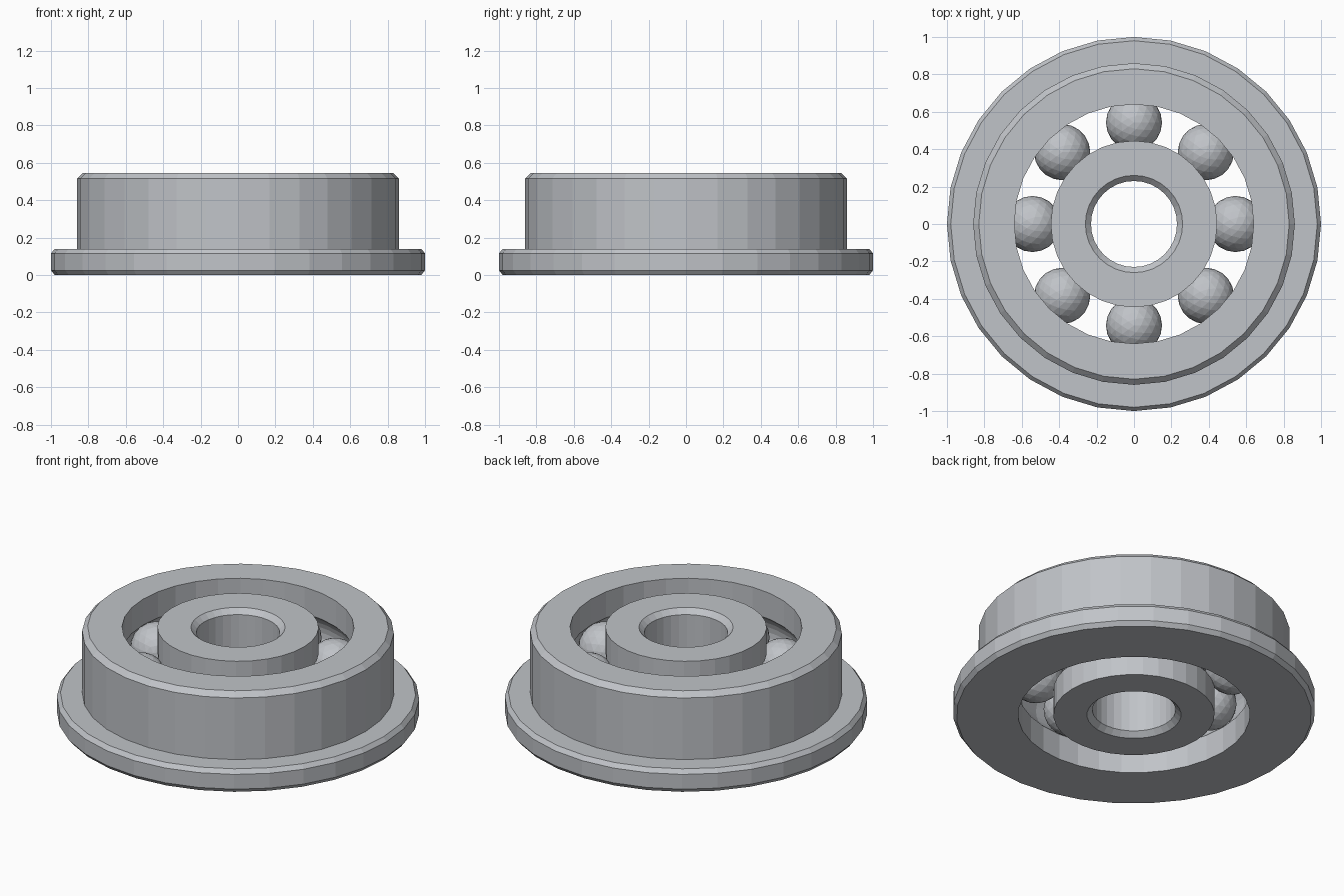
import bpy, bmesh
from math import sin, cos, pi, asin

if "Cube" in bpy.data.objects:
    bpy.data.objects.remove(bpy.data.objects["Cube"])

SEGMENTS = 32
HEIGHT = 0.545
MID = HEIGHT / 2
PITCH = 0.543        # radius of the circle of ball centres
BALL = 0.15
BALL_COUNT = 8

steel = bpy.data.materials.new("brushed_steel")
steel.use_nodes = True
colour = (0.53, 0.55, 0.58, 1)
steel.diffuse_color = colour
steel.node_tree.nodes["Principled BSDF"].inputs["Base Color"].default_value = colour


def finish(name, bm):
    mesh = bpy.data.meshes.new(name)
    bm.to_mesh(mesh)
    bm.free()
    mesh.materials.append(steel)
    obj = bpy.data.objects.new(name, mesh)
    bpy.context.collection.objects.link(obj)
    return obj


def lathe(name, profile):
    """Spin a closed (radius, height) profile around z."""
    bm = bmesh.new()
    rings = []
    for i in range(SEGMENTS):
        a = 2 * pi * i / SEGMENTS
        rings.append([bm.verts.new((r * cos(a), r * sin(a), z)) for r, z in profile])
    n = len(profile)
    for i, ring in enumerate(rings):
        after = rings[(i + 1) % SEGMENTS]
        for j in range(n):
            k = (j + 1) % n
            bm.faces.new((ring[j], after[j], after[k], ring[k]))
    bmesh.ops.recalc_face_normals(bm, faces=bm.faces)
    return finish(name, bm)


def groove(edge, side, steps=8):
    """Arc of the ball track, from bottom to top, cut into a wall at radius edge."""
    half = asin(min(1, (BALL**2 - (edge - PITCH)**2) ** 0.5 / BALL))
    angles = [half * (2 * i / steps - 1) for i in range(steps + 1)]
    return [(PITCH + side * BALL * cos(a), MID + BALL * sin(a)) for a in angles]


# Outer race with flange at the foot
lathe("outer_race", [
    (0.64, 0), (0.98, 0), (1, 0.025), (1, 0.115), (0.98, 0.14), (0.86, 0.14),
    (0.86, 0.515), (0.83, HEIGHT), (0.64, HEIGHT),
    *reversed(groove(0.64, 1))])

# Inner race with chamfered bore
lathe("inner_race", [
    (0.445, 0), *groove(0.445, -1), (0.445, HEIGHT),
    (0.26, HEIGHT), (0.23, HEIGHT - 0.03), (0.23, 0.03), (0.26, 0)])

# Balls evenly spaced in the track
for i in range(BALL_COUNT):
    a = 2 * pi * i / BALL_COUNT
    bm = bmesh.new()
    bmesh.ops.create_icosphere(bm, subdivisions=3, radius=BALL)
    ball = finish(f"ball_{i + 1}", bm)
    ball.location = (PITCH * cos(a), PITCH * sin(a), MID)
